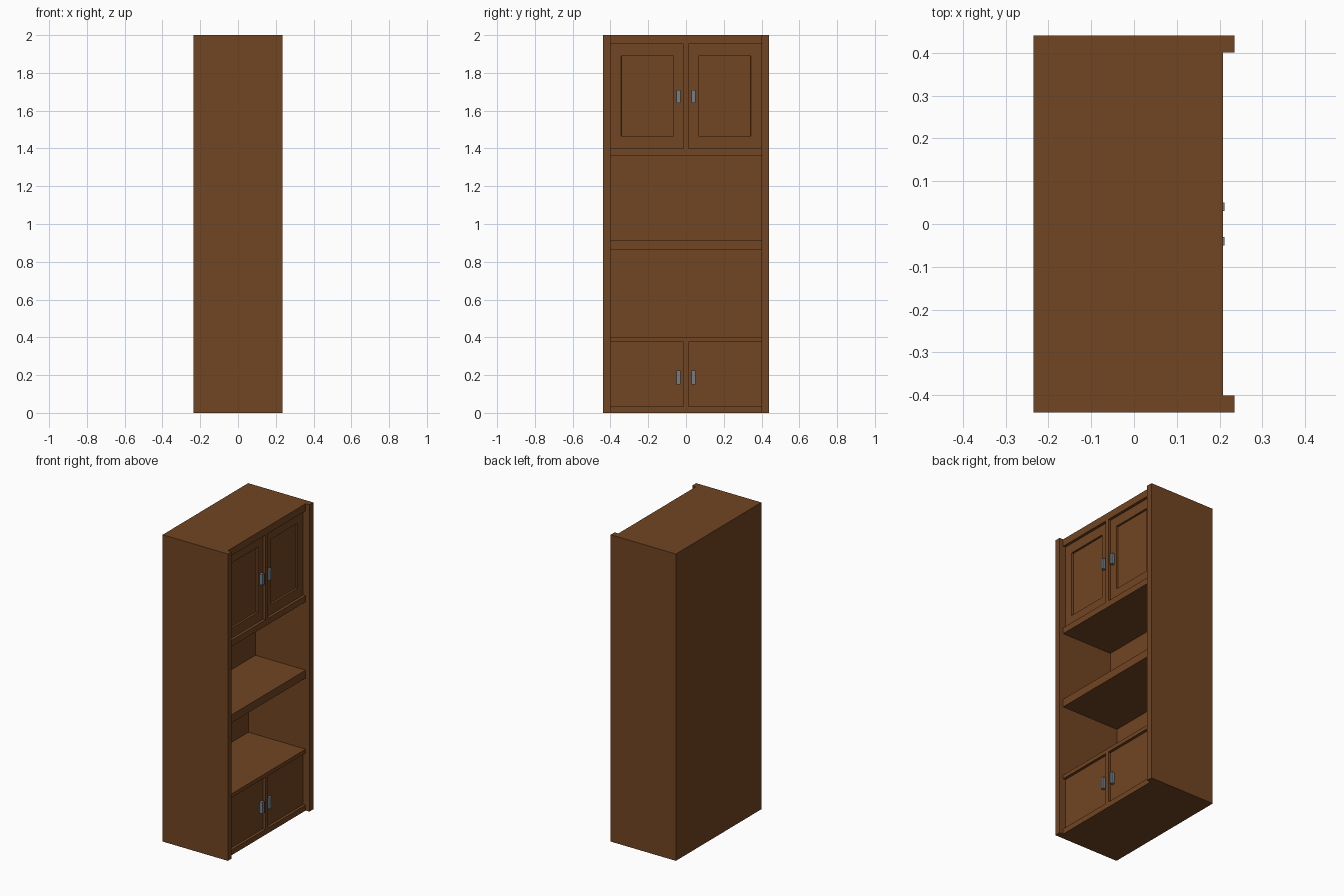
import bpy, bmesh

if "Cube" in bpy.data.objects:
    bpy.data.objects.remove(bpy.data.objects["Cube"])


def material(name, rgb):
    m = bpy.data.materials.new(name)
    m.diffuse_color = (*rgb, 1)
    m.use_nodes = True
    m.node_tree.nodes["Principled BSDF"].inputs["Base Color"].default_value = m.diffuse_color
    return m


wood = material("brown wood", (0.165, 0.059, 0.016))
steel = material("grey steel", (0.162, 0.216, 0.262))


def box(name, x, y, z, mat=wood):
    """Box from (min, max) ranges on each axis."""
    bm = bmesh.new()
    bmesh.ops.create_cube(bm, size=1)
    for v in bm.verts:
        v.co = [r[0] if c < 0 else r[1] for c, r in zip(v.co, (x, y, z))]
    me = bpy.data.meshes.new(name)
    bm.to_mesh(me)
    bm.free()
    me.materials.append(mat)
    ob = bpy.data.objects.new(name, me)
    bpy.context.collection.objects.link(ob)
    return ob


def recess_panel(ob, y, z, depth):
    """Sink a rectangular panel into the +x face of a door."""
    bm = bmesh.new()
    bm.from_mesh(ob.data)
    front = max(bm.faces, key=lambda f: f.calc_center_median().x)
    bmesh.ops.inset_region(bm, faces=[front], thickness=0.03)
    c = front.calc_center_median()
    for v in front.verts:
        v.co.y = y[0] if v.co.y < c.y else y[1]
        v.co.z = z[0] if v.co.z < c.z else z[1]
    # straight-walled step
    ring = bmesh.ops.inset_region(bm, faces=[front], thickness=0.002)
    for v in front.verts:
        v.co.x -= depth
    bm.to_mesh(ob.data)
    bm.free()


BACK, FRONT, EDGE = -0.235, 0.208, 0.235
W = 0.40          # inner half width
DOOR = 0.19       # door front plane

# Side panels
for side, y in (("left", (-0.44, -W)), ("right", (W, 0.44))):
    box(side + "_side_panel", (BACK, EDGE), y, (0, 2))

# Horizontal boards
for name, z in (("bottom_board", (0, 0.035)), ("lower_shelf", (0.375, 0.40)),
                ("middle_shelf", (0.863, 0.915)), ("upper_shelf", (1.36, 1.40)),
                ("top_board", (1.953, 2.0))):
    box(name, (BACK, FRONT), (-W, W), z)

# Back panels, the upper niche being shallower
for name, x, z in (("lower_cabinet_back", -0.205, (0.035, 0.375)),
                   ("lower_niche_back", -0.205, (0.40, 0.863)),
                   ("upper_niche_back", -0.155, (0.915, 1.36)),
                   ("upper_cabinet_back", -0.205, (1.40, 1.953))):
    box(name, (BACK, x), (-W, W), z)

# Doors, centre stiles and handles
for level, z, hz in (("lower", (0.035, 0.375), (0.15, 0.225)),
                     ("upper", (1.40, 1.953), (1.64, 1.71))):
    box(level + "_centre_stile", (0.16, FRONT), (-0.013, 0.013), z)
    for side, s in (("left", -1), ("right", 1)):
        door = box(f"{level}_{side}_door", (0.16, DOOR), sorted((s * 0.013, s * W)), z)
        if level == "upper":
            recess_panel(door, sorted((s * 0.066, s * 0.343)), (1.465, 1.89), 0.012)
        box(f"{level}_{side}_handle", (DOOR, 0.211),
            sorted((s * 0.03, s * 0.05)), hz, steel)
